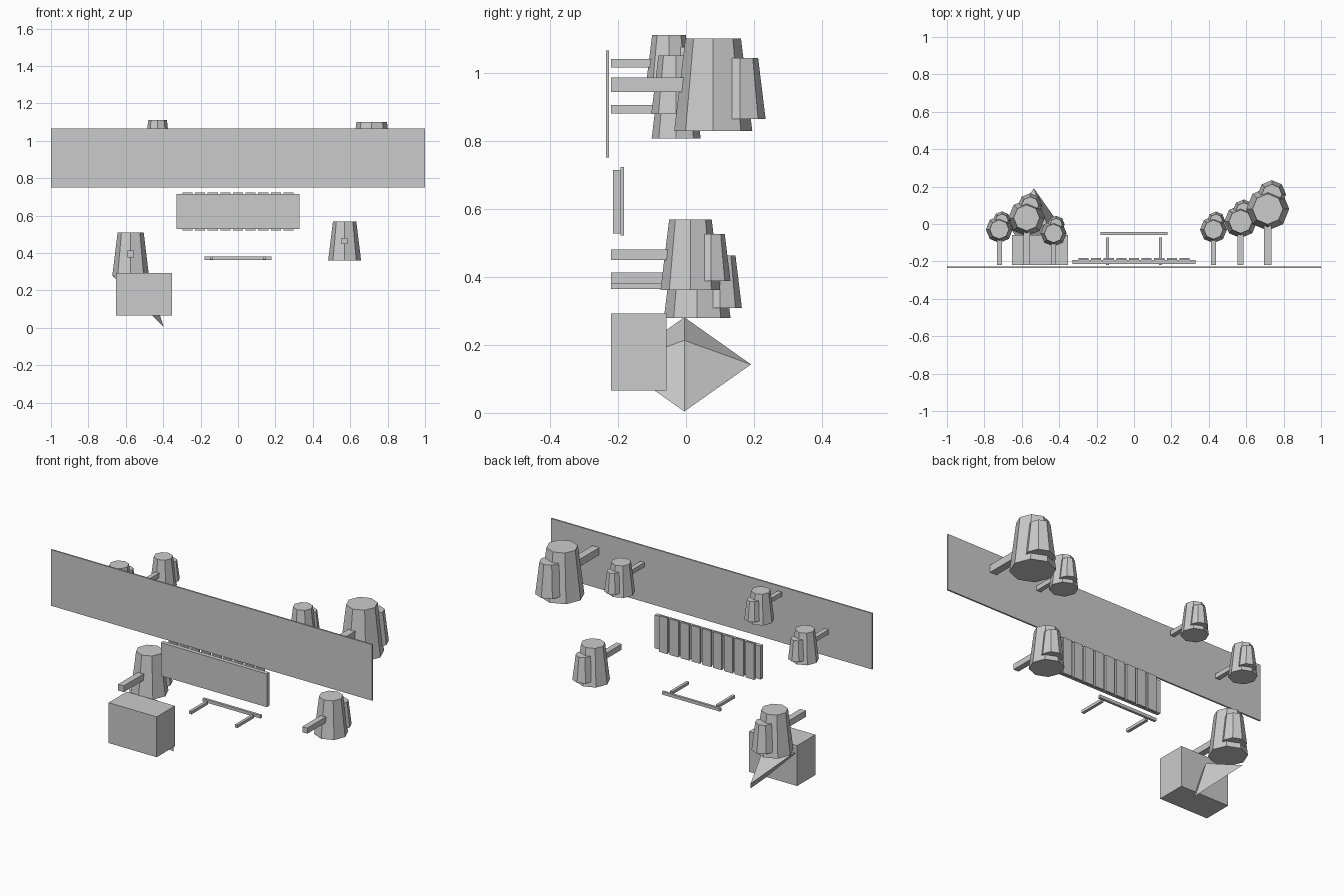
import bpy
from math import pi

cube = bpy.data.objects.get("Cube")
if cube:
    bpy.data.objects.remove(cube, do_unlink=True)

grey = bpy.data.materials.new("plain_grey")
grey.use_nodes = True
colour = (0.6, 0.6, 0.6, 1)
grey.diffuse_color = colour
grey.node_tree.nodes["Principled BSDF"].inputs["Base Color"].default_value = colour


def finish(name):
    obj = bpy.context.object
    obj.name = name
    obj.data.materials.append(grey)
    return obj


def box(name, x, y, z):
    """Box from (min, max) pairs on each axis."""
    spans = (x, y, z)
    bpy.ops.mesh.primitive_cube_add(size=1, location=[(a + b) / 2 for a, b in spans])
    obj = finish(name)
    obj.scale = [b - a for a, b in spans]
    return obj


def cone(name, sides, r1, r2, depth, location, rotation=(0, 0, 0)):
    bpy.ops.mesh.primitive_cone_add(vertices=sides, radius1=r1, radius2=r2, depth=depth,
                                    location=location, rotation=rotation)
    return finish(name)


def tree(name, x, y, z, r):
    """Square trunk along y, with a large and a small tapered crown."""
    t, h = 0.18 * r, 2.37 * r
    box(name + "_trunk", (x - t, x + t), (-0.22, y - 0.3 * r), (z - t, z + t))
    cone(name + "_crown", 8, r, 0.71 * r, h, (x, y, z))
    s = 0.66
    cone(name + "_small_crown", 8, s * r, s * 0.71 * r, s * h,
         (x + 0.19 * r, y + 0.68 * r, z - 0.04 * h))


# Ground panel
box("ground_panel", (-1, 1), (-0.235, -0.226), (0.751, 1.066))

# Deck with planks
box("deck_base", (-0.33, 0.33), (-0.215, -0.192), (0.528, 0.715))
for i in range(9):
    c = (i - 4) * 0.0675
    box(f"deck_plank_{i + 1}", (c - 0.027, c + 0.027), (-0.193, -0.182), (0.521, 0.7235))

# Railing
for side, x in (("left", 0.143), ("right", -0.143)):
    box(f"rail_post_{side}", (x - 0.008, x + 0.008), (-0.22, -0.073), (0.365, 0.381))
box("rail_bar", (-0.18, 0.18), (-0.058, -0.044), (0.364, 0.381))

# Hut with its tilted pyramid roof
box("hut_wall", (-0.651, -0.352), (-0.22, -0.058), (0.066, 0.293))
cone("hut_roof", 4, 0.196, 0, 0.1, (-0.5, -0.005, 0.178), (0, pi / 4, 0))

# Trees
tree("tree_far_right", -0.72, -0.029, 0.893, 0.072)
tree("tree_by_hut", -0.574, 0.033, 0.395, 0.098)
tree("tree_right", -0.43, -0.05, 1.028, 0.07)
tree("tree_left", 0.425, -0.03, 0.965, 0.072)
tree("tree_front_left", 0.57, 0.013, 0.465, 0.088)
tree("tree_far_left", 0.715, 0.08, 0.965, 0.115)
